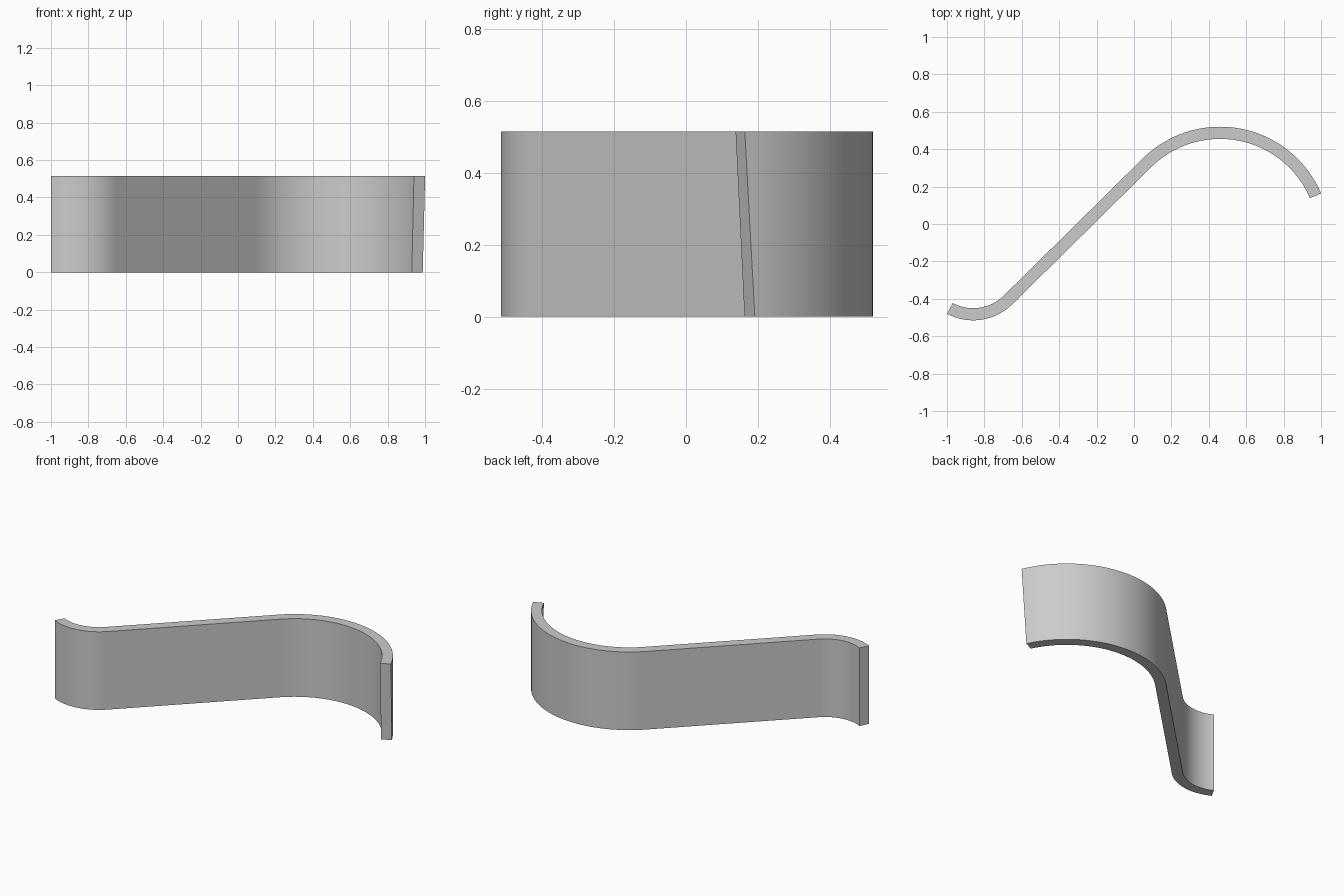
import bpy
import bmesh
import math

cube = bpy.data.objects.get("Cube")
if cube:
    bpy.data.objects.remove(cube, do_unlink=True)

HEIGHT = 0.515
HALF = 0.0325                            # half of the strip thickness
SMALL = (-0.86, -0.217, 0.2655)          # centre x, y and middle radius
LARGE = (0.46, -0.068, 0.5555)

# Angle of the straight run tangent to both bends
dx, dy = LARGE[0] - SMALL[0], LARGE[1] - SMALL[1]
run = math.degrees(math.atan2(dy, dx) + math.asin((SMALL[2] + LARGE[2]) / math.hypot(dx, dy)))


def arc(bend, start, end, steps, outer_is_right):
    """Pairs of (right, left) points across the strip along one bend."""
    cx, cy, r = bend
    side = HALF if outer_is_right else -HALF
    pairs = []
    for i in range(steps + 1):
        a = math.radians(start + (end - start) * i / steps)
        pairs.append([(cx + q * math.cos(a), cy + q * math.sin(a)) for q in (r + side, r - side)])
    return pairs


# Path: small bend, straight run, large bend, slanted free end
path = arc(SMALL, 242, 270 + run, 32, True) + arc(LARGE, 90 + run, 28, 48, False)
bottom = path + arc(LARGE, 28, 26.2, 1, False)[1:]
top = path + arc(LARGE, 28, 23.2, 1, False)[1:]

# Strip body
bm = bmesh.new()
rings = []
for low, high in zip(bottom, top):
    corners = [(*low[0], 0), (*low[1], 0), (*high[1], HEIGHT), (*high[0], HEIGHT)]
    rings.append([bm.verts.new(c) for c in corners])
for a, b in zip(rings, rings[1:]):
    for k in range(4):
        n = (k + 1) % 4
        bm.faces.new((a[k], a[n], b[n], b[k]))
bm.faces.new(rings[0])
bm.faces.new(rings[-1])
bmesh.ops.recalc_face_normals(bm, faces=bm.faces)
mesh = bpy.data.meshes.new("curved_strip")
bm.to_mesh(mesh)
bm.free()
strip = bpy.data.objects.new("curved_strip", mesh)
bpy.context.collection.objects.link(strip)

# Plain grey finish
grey = bpy.data.materials.new("light_grey")
grey.use_nodes = True
colour = (0.6, 0.6, 0.6, 1)
grey.diffuse_color = colour
grey.node_tree.nodes["Principled BSDF"].inputs["Base Color"].default_value = colour
mesh.materials.append(grey)

# Smooth bends with crisp rims
bpy.ops.object.select_all(action='DESELECT')
strip.select_set(True)
bpy.context.view_layer.objects.active = strip
bpy.ops.object.shade_smooth_by_angle(angle=math.radians(30))
